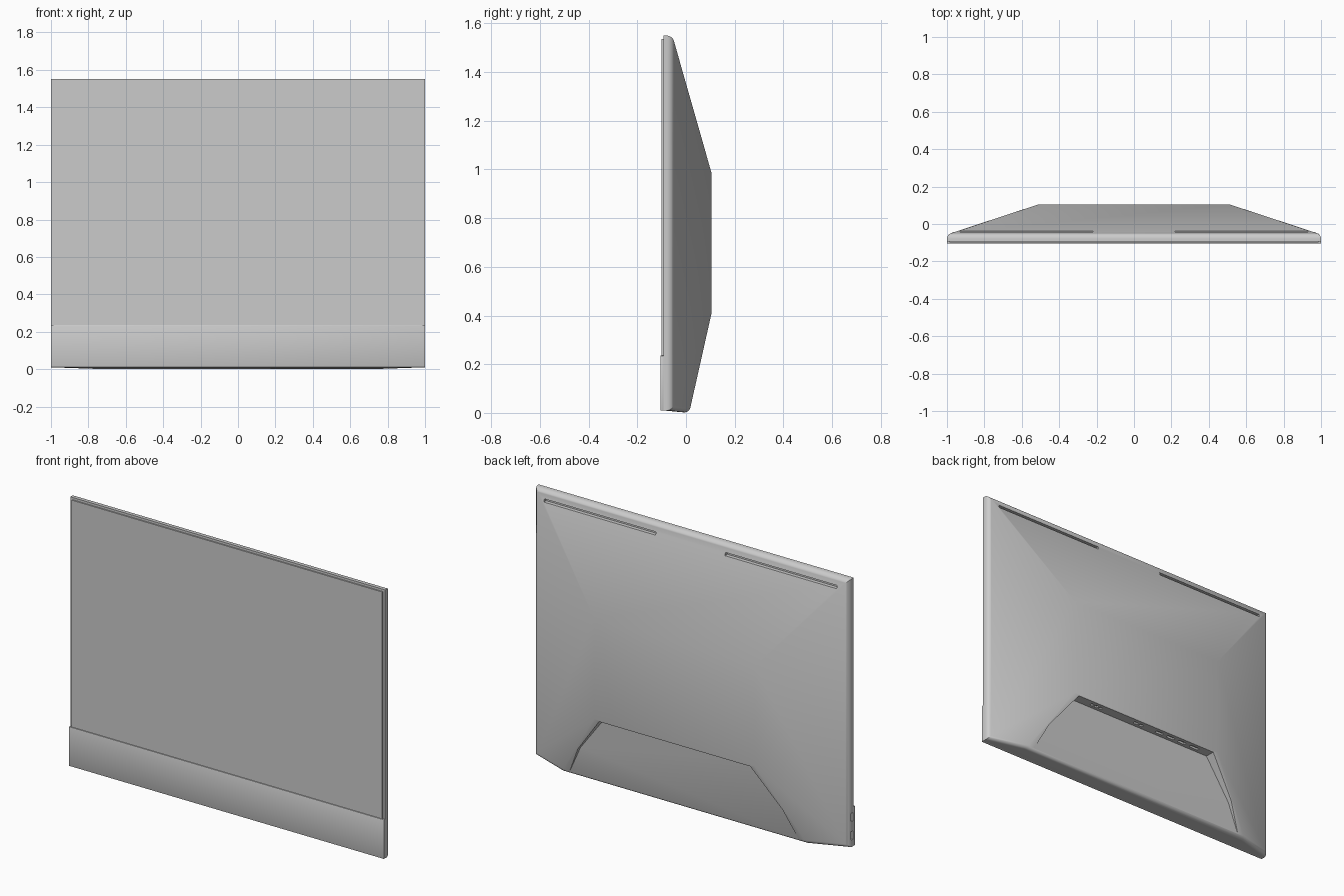
import bpy, bmesh
from math import radians
from mathutils import Vector

if "Cube" in bpy.data.objects:
    bpy.data.objects.remove(bpy.data.objects["Cube"])


def make_object(name, bm):
    bmesh.ops.recalc_face_normals(bm, faces=bm.faces)
    me = bpy.data.meshes.new(name)
    bm.to_mesh(me)
    bm.free()
    ob = bpy.data.objects.new(name, me)
    bpy.context.collection.objects.link(ob)
    return ob


def box(name, x, y, z, bevel=0.0):
    bm = bmesh.new()
    bmesh.ops.create_cube(bm, size=1)
    for v in bm.verts:
        v.co = Vector([lo + (c + 0.5) * (hi - lo) for c, (lo, hi) in zip(v.co, (x, y, z))])
    if bevel:
        bmesh.ops.bevel(bm, geom=bm.edges[:], offset=bevel, segments=2, affect='EDGES', profile=0.5)
    return make_object(name, bm)


def activate(ob):
    bpy.ops.object.select_all(action='DESELECT')
    ob.select_set(True)
    bpy.context.view_layer.objects.active = ob


def cut(ob, cutter):
    m = ob.modifiers.new("cut", 'BOOLEAN')
    m.operation = 'DIFFERENCE'
    m.solver = 'EXACT'
    m.object = cutter
    activate(ob)
    bpy.ops.object.modifier_apply(modifier=m.name)
    bpy.data.objects.remove(cutter)


def smooth(ob, angle=30):
    activate(ob)
    bpy.ops.object.shade_smooth_by_angle(angle=radians(angle))


# Rear housing: convex shell with a raised flat centre and rounded rim
front = [(1, -0.093, 0.01), (1, -0.093, 1.55)]
rim = [(1, -0.056, 1.55), (1, -0.056, 0.01), (0.78, 0.013, 0.0)]
centre = [(0.51, 0.105, 0.41), (0.51, 0.105, 0.985)]
bm = bmesh.new()
rim_verts = set()
for p in front + rim + centre:
    for s in (-1, 1):
        v = bm.verts.new((s * p[0], p[1], p[2]))
        if p in rim:
            rim_verts.add(v)
bmesh.ops.convex_hull(bm, input=bm.verts[:])
bmesh.ops.dissolve_limit(bm, angle_limit=radians(0.5), verts=bm.verts[:], edges=bm.edges[:])
rim_edges = [e for e in bm.edges if all(v in rim_verts for v in e.verts)]
bmesh.ops.bevel(bm, geom=rim_edges, offset=0.022, segments=5, affect='EDGES', profile=0.5)
housing = make_object("rear_housing", bm)

# Connector recess in the lower back, running out to nothing at the bottom
outline = [(0.48, 0.402), (0.65, 0.18), (0.75, -0.03)]
outline += [(-x, z) for x, z in reversed(outline)]
bm = bmesh.new()
inner = [bm.verts.new((x, 0.017 + 0.076 * (z - 0.03), z)) for x, z in outline]
outer = [bm.verts.new((x, 0.3, z)) for x, z in outline]
bm.faces.new(inner)
bm.faces.new(outer)
for i in range(len(outline)):
    j = (i + 1) % len(outline)
    bm.faces.new((inner[i], inner[j], outer[j], outer[i]))
cut(housing, make_object("recess_cutter", bm))

# Long vent slots near the top
for s in (-1, 1):
    x0, x1 = sorted((s * 0.22, s * 0.93))
    cut(housing, box("vent_cutter", (x0, x1), (-0.06, 0.02), (1.488, 1.505)))

# Two small side sockets
for z in (0.075, 0.18):
    cut(housing, box("side_socket_cutter", (-1.05, -0.988), (-0.085, -0.072), (z - 0.024, z + 0.024)))

# Sockets under the ledge of the recess
for x, w in [(0.36, 0.01), (0.33, 0.01), (0.30, 0.01), (0.05, 0.012), (0.01, 0.012),
             (-0.12, 0.025), (-0.20, 0.025), (-0.28, 0.025), (-0.37, 0.03)]:
    cut(housing, box("socket_cutter", (x - w, x + w), (0.064, 0.082), (0.39, 0.414)))
smooth(housing)

# Front glass and the chin below it
box("screen_glass", (-0.986, 0.986), (-0.1, -0.092), (0.235, 1.537))
smooth(box("front_chin", (-1, 1), (-0.105, -0.0925), (0.01, 0.235), 0.001))
